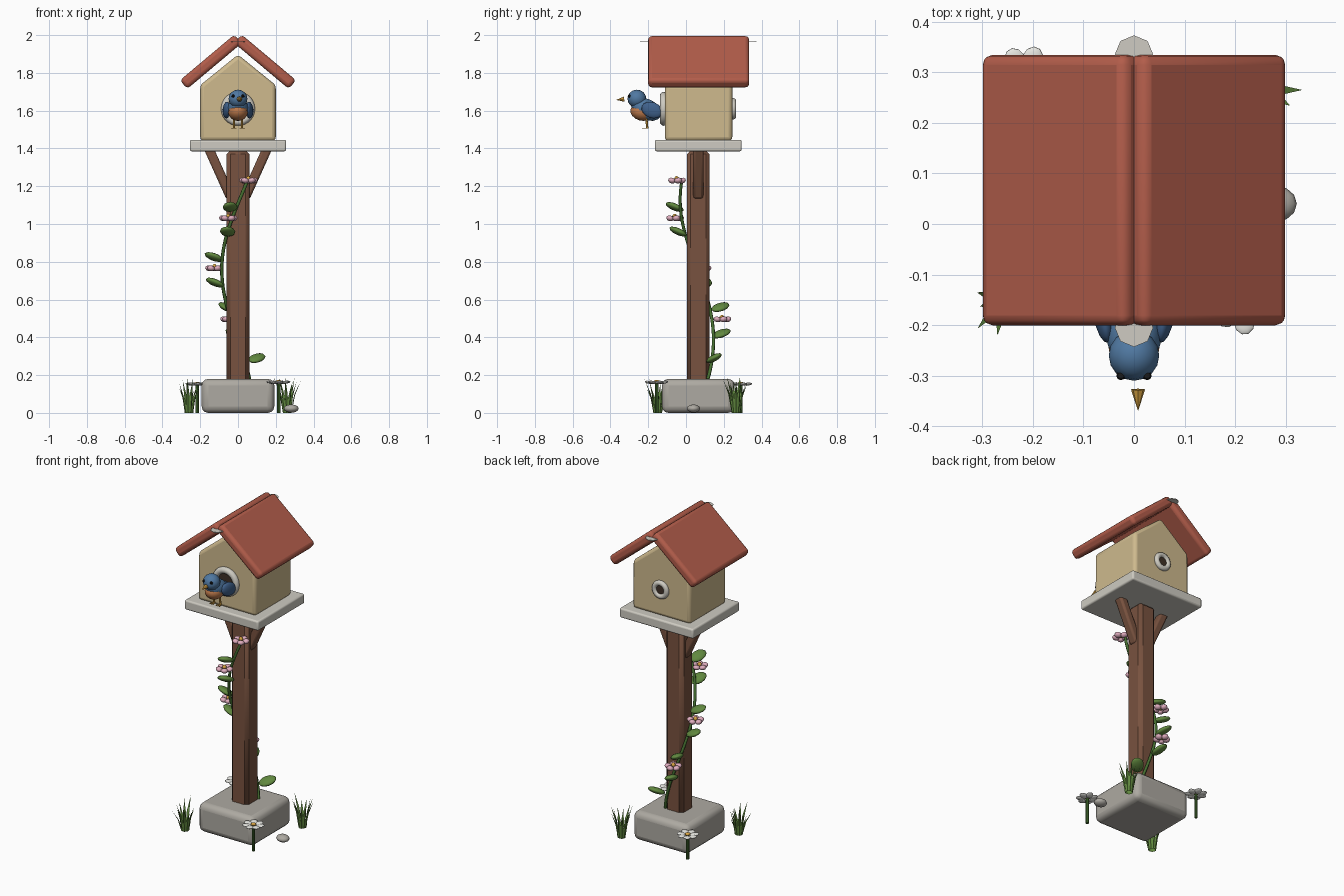
import bpy, math, random
from mathutils import Vector

if "Cube" in bpy.data.objects:
    bpy.data.objects.remove(bpy.data.objects["Cube"])

random.seed(4)
CY = 0.065  # y of the post axis
COL = dict(stone=(.42, .40, .36), trim=(.62, .60, .54), wood=(.19, .085, .05), wall=(.62, .49, .27),
           roof=(.45, .11, .07), dark=(.05, .03, .02), blue=(.08, .19, .36), wing=(.05, .12, .26),
           rust=(.5, .19, .07), gold=(.75, .4, .06), green=(.12, .25, .05), stem=(.06, .16, .03),
           pink=(.75, .42, .52), white=(.8, .8, .76), black=(.01, .01, .01))
MATS = {}
for k, c in COL.items():
    MATS[k] = bpy.data.materials.new(k)
    MATS[k].diffuse_color = (*c, 1)


def finish(name, mat, bevel=0, seg=3, smooth=True):
    o = bpy.context.object
    o.name = name
    o.data.materials.append(MATS[mat])
    if bevel:
        m = o.modifiers.new("bevel", 'BEVEL')
        m.width, m.segments = bevel, seg
    if smooth:
        bpy.ops.object.shade_smooth_by_angle(angle=math.radians(40))
    return o


def box(name, mat, loc, size, bevel=0, seg=3, rot=(0, 0, 0)):
    bpy.ops.mesh.primitive_cube_add(size=1, location=loc, rotation=rot)
    bpy.context.object.scale = size
    bpy.ops.object.transform_apply(location=False, rotation=False, scale=True)
    return finish(name, mat, bevel, seg)


def ball(name, mat, loc, r, rot=(0, 0, 0), n=16):
    bpy.ops.mesh.primitive_uv_sphere_add(segments=n, ring_count=n // 2, radius=1, location=loc, rotation=rot)
    bpy.context.object.scale = r
    return finish(name, mat)


def rod(name, mat, a, b, r, r2=None, n=8):
    a, b = Vector(a), Vector(b)
    d = b - a
    bpy.ops.mesh.primitive_cone_add(vertices=n, radius1=r, radius2=r if r2 is None else r2, depth=d.length,
                                    location=(a + b) / 2, rotation=d.to_track_quat('Z', 'Y').to_euler())
    return finish(name, mat)


def mesh(name, mat, verts, faces, **kw):
    me = bpy.data.meshes.new(name)
    me.from_pydata(verts, [], faces)
    o = bpy.data.objects.new(name, me)
    bpy.context.collection.objects.link(o)
    bpy.ops.object.select_all(action='DESELECT')
    bpy.context.view_layer.objects.active = o
    o.select_set(True)
    return finish(name, mat, **kw)


def flower(name, mat, p, r, n, thick, lift):
    for i in range(n):
        a = 2 * math.pi * i / n + .3
        ball(name + "_petal", mat, (p[0] + .6 * r * math.cos(a), p[1] + .6 * r * math.sin(a), p[2]),
             (.42 * r, 1.1 * r / n ** .6, thick), (0, -lift, a), 10)
    ball(name + "_centre", 'gold', (p[0], p[1], p[2] + thick * .6), (.25 * r, .25 * r, thick), n=10)


# base, post, braces and platform
box("base_stone", 'stone', (0, CY, .09), (.385, .385, .18), .035)
box("post", 'wood', (0, CY, .775), (.12, .12, 1.23), .02, 1)
for s in (-1, 1):
    a, b = Vector((s * .155, CY, 1.40)), Vector((s * .045, CY, 1.155))
    d = a - b
    box("brace", 'wood', (a + b) / 2, (.05, .055, d.length + .03), .012, 2, (0, math.atan2(d.x, d.z), 0))
box("platform", 'trim', (0, CY, 1.415), (.51, .46, .06), .01)

# house body
prof = [(-.2, 1.44), (.2, 1.44), (.2, 1.735), (0, 1.897), (-.2, 1.735)]
v = [(x, y, z) for y in (-.112, .245) for x, z in prof]
f = [(0, 1, 2, 3, 4), (9, 8, 7, 6, 5)] + [(i, i + 5, (i + 1) % 5 + 5, (i + 1) % 5) for i in range(5)]
mesh("house_body", 'wall', v, f, bevel=.02)

# roof slabs with small flat ridge ends
for s in (-1, 1):
    box("roof_slab", 'roof', (s * .144, .067, 1.859), (.376, .535, .06), .02, 3, (0, s * math.radians(40), 0))
for y in (-.205, .335):
    rod("ridge_end", 'trim', (0, y, 1.963), (0, y, 1.967), .038)

# entrance and rear vent
for nm, y, s, R, t in (("entrance", -.118, -1, .07, .02), ("vent", .25, 1, .041, .016)):
    bpy.ops.mesh.primitive_torus_add(major_radius=R, minor_radius=t, major_segments=28, minor_segments=10,
                                     location=(0, y, 1.61), rotation=(math.pi / 2, 0, 0))
    finish(nm + "_ring", 'trim')
    rod(nm + "_hole", 'dark', (0, y - s * .01, 1.61), (0, y + s * .004, 1.61), R, n=28)

# bird
ball("bird_body", 'blue', (0, -.21, 1.607), (.056, .085, .055), (math.radians(-25), 0, 0))
ball("bird_breast", 'rust', (0, -.235, 1.592), (.052, .06, .045), (math.radians(-15), 0, 0))
ball("bird_head", 'blue', (0, -.26, 1.663), (.05, .05, .048))
ball("bird_tail", 'wing', (0, -.155, 1.6), (.03, .045, .014), (math.radians(10), 0, 0))
rod("bird_beak", 'gold', (.008, -.327, 1.661), (.008, -.37, 1.657), .014, 0, 8)
for s in (-1, 1):
    ball("bird_wing", 'wing', (s * .06, -.18, 1.603), (.02, .058, .042), (math.radians(-20), 0, s * -.15))
    ball("bird_eye", 'black', (s * .026, -.3, 1.677), (.009, .009, .009), n=8)
    rod("bird_leg", 'gold', (s * .022, -.21, 1.56), (s * .022, -.205, 1.507), .006, n=6)
    for k in (-.012, 0, .012):
        box("bird_toe", 'gold', (s * .022 + k * .6, -.215, 1.507), (.005, .035, .005), rot=(0, 0, k * 20))

# climbing vine, spiralling from the back right to the front
cu = bpy.data.curves.new("vine", 'CURVE')
cu.dimensions, cu.bevel_depth, cu.bevel_resolution = '3D', .009, 1
sp = cu.splines.new('POLY')
N = 40
sp.points.add(N)
for i in range(N + 1):
    t = i / N
    a = math.radians(40 + 260 * t)
    r = .08 + .02 * t * t
    sp.points[i].co = (r * math.cos(a), CY + r * math.sin(a), .18 + 1.05 * t, 1)
vine = bpy.data.objects.new("vine", cu)
cu.materials.append(MATS['stem'])
bpy.context.collection.objects.link(vine)

for x, y, z in ((.1, .148, .29), (-.03, .187, .42), (-.065, .182, .56), (-.122, .1, .69),
                (-.127, .06, .825), (-.055, -.042, .96), (-.042, -.06, 1.09)):
    ball("vine_leaf", 'green', (x, y, z), (.053, .038, .018), (.3, -.35, math.atan2(y - CY, x)), 12)
for p in ((-.045, .19, .495), (-.125, .085, .765), (-.052, -.06, 1.03), (.055, -.05, 1.23)):
    flower("vine_flower", 'pink', p, .05, 5, .015, .3)

# grass tufts
for cx, cy in ((-.26, -.15), (.26, .265)):
    for i in range(11):
        a = 2 * math.pi * i / 11
        h, lean = random.uniform(.11, .195), random.uniform(.025, .06)
        d, w = Vector((math.cos(a), math.sin(a), 0)), Vector((-math.sin(a), math.cos(a), 0)) * .008
        b = Vector((cx, cy, 0)) + d * .018
        m = b + d * lean * .35 + Vector((0, 0, h * .55))
        tip = b + d * lean + Vector((0, 0, h))
        k = d * .005
        mesh("grass_blade", 'green', [b - w, b + w, b + k, m - w, m + w, m + k, tip],
             [(0, 1, 4, 3), (1, 2, 5, 4), (2, 0, 3, 5), (3, 4, 6), (4, 5, 6), (5, 3, 6)], smooth=False)

# daisies and pebble
for x, y, z in ((.215, -.155, .162), (-.215, .29, .152)):
    rod("daisy_stem", 'stem', (x, y, 0), (x, y, z), .009)
    flower("daisy", 'white', (x, y, z), .064, 7, .008, .12)
ball("pebble", 'stone', (.282, .04, .023), (.04, .035, .022), n=12)

for m in bpy.data.materials:
    if m.users and not m.is_grease_pencil:
        m.use_nodes = True
        m.node_tree.nodes["Principled BSDF"].inputs["Base Color"].default_value = m.diffuse_color
